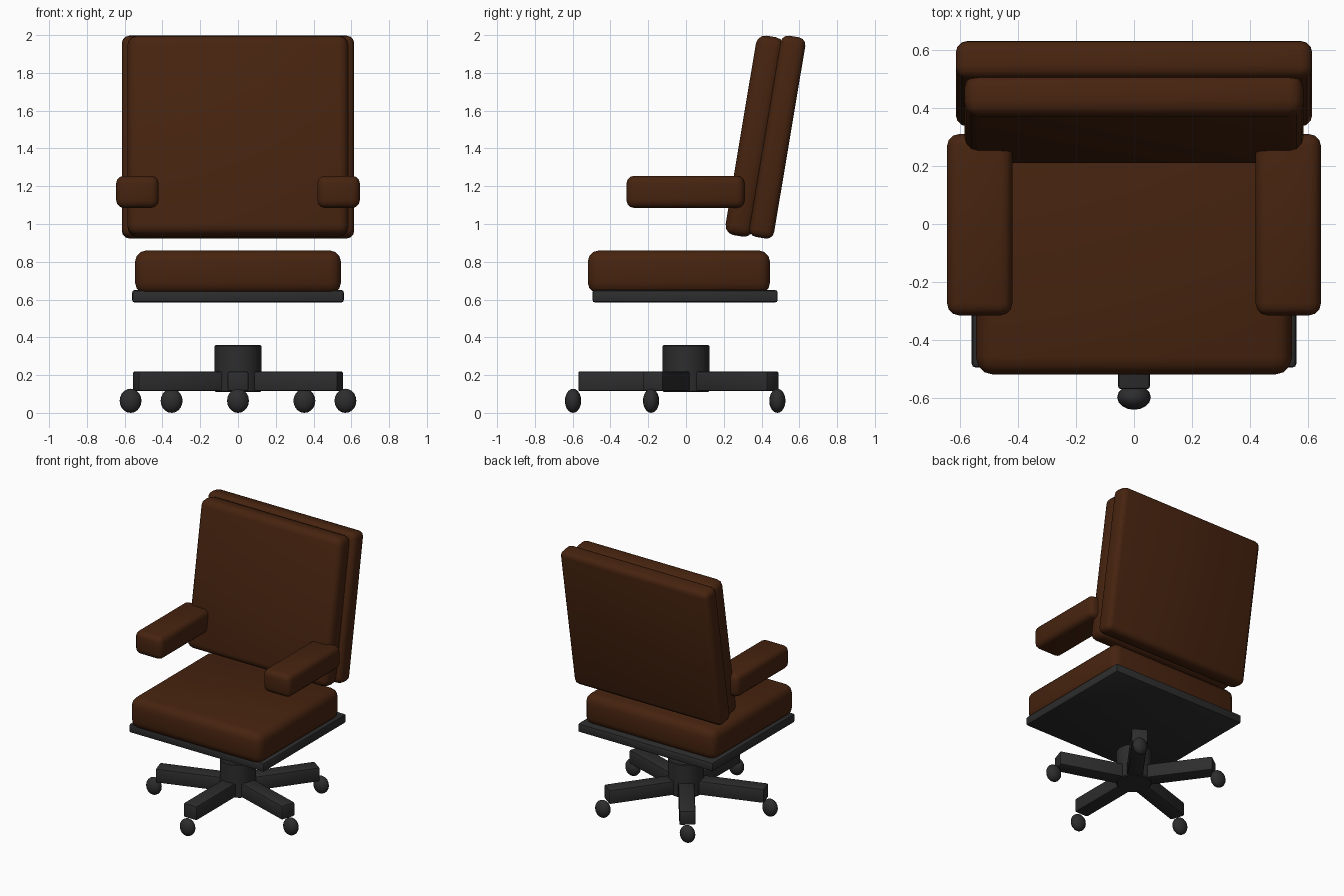
import bpy, bmesh, math
from mathutils import Matrix, Vector

if "Cube" in bpy.data.objects:
    bpy.data.objects.remove(bpy.data.objects["Cube"])


def material(name, rgb):
    m = bpy.data.materials.new(name)
    m.diffuse_color = (*rgb, 1)
    m.use_nodes = True
    m.node_tree.nodes["Principled BSDF"].inputs["Base Color"].default_value = m.diffuse_color
    return m


LEATHER = material("brown leather", (0.062, 0.017, 0.0048))
DARK = material("dark metal", (0.026, 0.026, 0.026))


def finish(name, bm, mat, angle=40):
    bmesh.ops.recalc_face_normals(bm, faces=bm.faces)
    me = bpy.data.meshes.new(name)
    bm.to_mesh(me)
    bm.free()
    me.materials.append(mat)
    me.shade_smooth()
    me.set_sharp_from_angle(angle=math.radians(angle))
    ob = bpy.data.objects.new(name, me)
    bpy.context.collection.objects.link(ob)
    return ob


def box(name, size, centre, mat, bevel, segments=3, rot=Matrix()):
    """Rounded box, rotated about its own centre."""
    bm = bmesh.new()
    bmesh.ops.create_cube(bm, size=1, matrix=Matrix.Diagonal((*size, 1)))
    bmesh.ops.bevel(bm, geom=bm.edges[:], offset=bevel, segments=segments,
                    profile=0.5, affect='EDGES')
    bm.transform(Matrix.Translation(centre) @ rot)
    return finish(name, bm, mat)


# Seat cushion and the plate under it
box("seat_cushion", (1.09, 0.965, 0.23), (0, -0.0375, 0.745), LEATHER, 0.06)
box("seat_plate", (1.12, 0.98, 0.065), (0, -0.005, 0.6175), DARK, 0.012, 2)

# Reclined backrest: rear shell and front cushion
tilt = Matrix.Rotation(math.radians(-9.5), 4, 'X')
box("back_shell", (1.23, 0.132, 1.08), (0, 0.484, 1.46), LEATHER, 0.04, 3, tilt)
box("back_cushion", (1.17, 0.15, 1.07), (0, 0.364, 1.465), LEATHER, 0.05, 3, tilt)

# Armrests
for side, label in ((-1, "left"), (1, "right")):
    box(label + "_armrest", (0.225, 0.625, 0.17), (side * 0.5325, -0.0025, 1.17),
        LEATHER, 0.04)

# Central hub
bm = bmesh.new()
bmesh.ops.create_cone(bm, cap_ends=True, segments=16, radius1=0.124, radius2=0.124,
                      depth=0.25, matrix=Matrix.Translation((0, 0, 0.235)))
bmesh.ops.bevel(bm, geom=[e for e in bm.edges if abs(e.verts[0].co.z - e.verts[1].co.z) < 1e-4],
                offset=0.006, segments=1, affect='EDGES')
finish("hub", bm, DARK)

# Five spokes with flattened caster wheels
for i in range(5):
    a = math.radians(-90 + 72 * i)
    d = Vector((math.cos(a), math.sin(a), 0))
    box(f"spoke_{i + 1}", (0.52, 0.11, 0.105), d * 0.31 + Vector((0, 0, 0.1675)),
        DARK, 0.01, 2, Matrix.Rotation(a, 4, 'Z'))
    bm = bmesh.new()
    bmesh.ops.create_uvsphere(bm, u_segments=16, v_segments=10, radius=1)
    bm.transform(Matrix.Translation(d * 0.598 + Vector((0, 0, 0.064)))
                 @ Matrix.Diagonal((0.058, 0.043, 0.064, 1)))
    finish(f"caster_{i + 1}", bm, DARK, 60)
